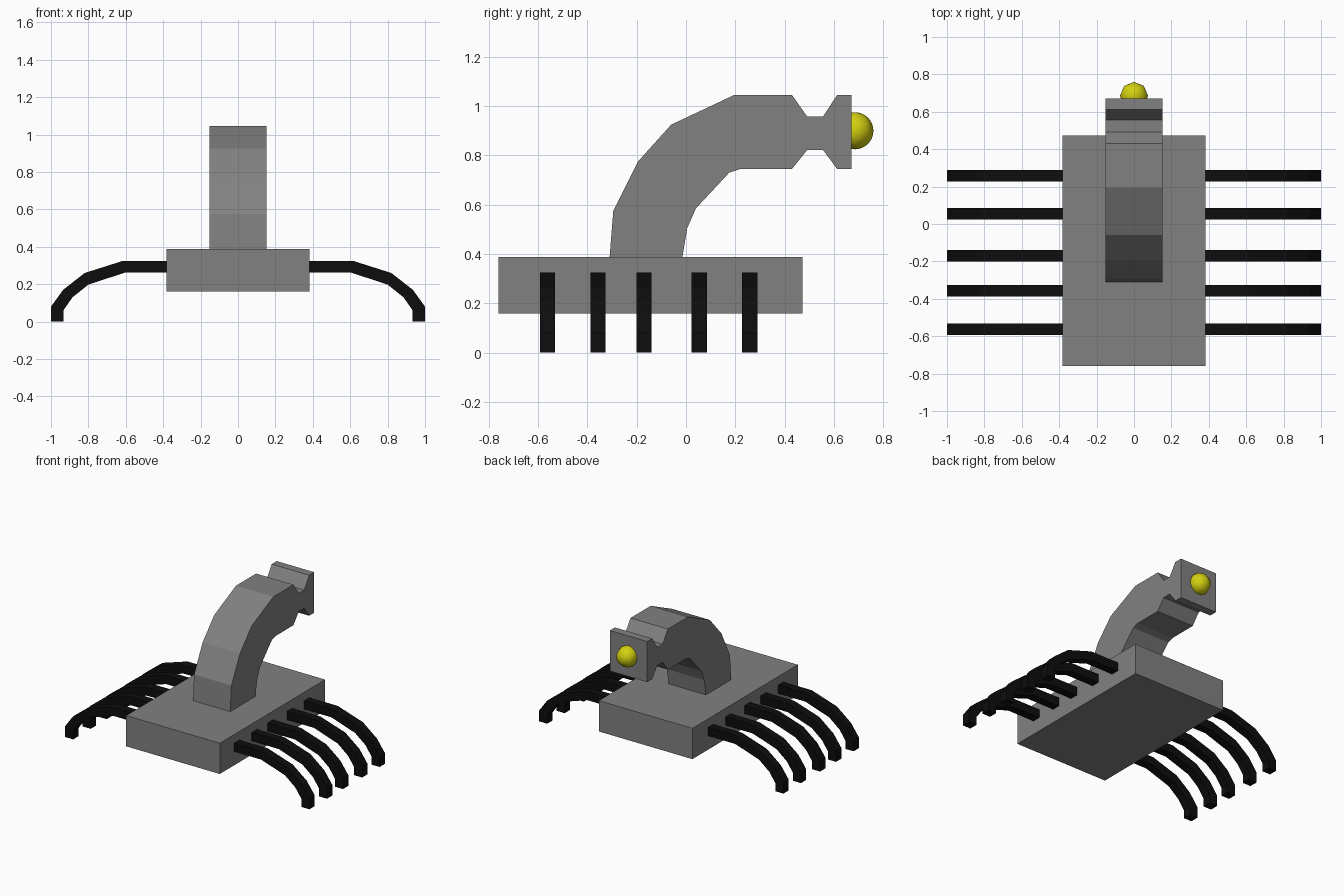
import bpy, bmesh
from mathutils import Matrix

if "Cube" in bpy.data.objects:
    bpy.data.objects.remove(bpy.data.objects["Cube"])


def material(name, rgb):
    m = bpy.data.materials.new(name)
    m.diffuse_color = (*rgb, 1)
    m.use_nodes = True
    m.node_tree.nodes["Principled BSDF"].inputs["Base Color"].default_value = m.diffuse_color
    return m


GREY = material("grey", (0.22, 0.22, 0.22))
BLACK = material("black", (0.004, 0.004, 0.004))
YELLOW = material("yellow", (0.65, 0.63, 0.005))


def finish(name, bm, mat):
    bmesh.ops.recalc_face_normals(bm, faces=bm.faces)
    me = bpy.data.meshes.new(name)
    bm.to_mesh(me)
    bm.free()
    me.materials.append(mat)
    ob = bpy.data.objects.new(name, me)
    bpy.context.collection.objects.link(ob)
    return ob


def strip(name, upper, lower, place, half, mat):
    """Solid band between two matching edge lines, extruded to +-half."""
    bm = bmesh.new()
    rings = []
    for a, b in zip(upper, lower):
        rings.append([bm.verts.new(place(*p, s))
                      for p, s in ((a, -half), (a, half), (b, half), (b, -half))])
    for r, q in zip(rings, rings[1:]):
        for i in range(4):
            j = (i + 1) % 4
            bm.faces.new((r[i], r[j], q[j], q[i]))
    bm.faces.new(rings[0])
    bm.faces.new(rings[-1])
    return finish(name, bm, mat)


# Body slab
bm = bmesh.new()
bmesh.ops.create_cube(bm, size=1, matrix=Matrix.Translation((0, -0.144, 0.274))
                      @ Matrix.Diagonal((0.766, 1.232, 0.228, 1)))
finish("body", bm, GREY)

# Curved neck with pinched wrist and head plate, profile in y-z
neck_top = [(-0.31, 0.385), (-0.295, 0.575), (-0.195, 0.775), (-0.06, 0.925), (0.195, 1.045),
            (0.43, 1.045), (0.492, 0.957), (0.555, 0.957), (0.613, 1.045), (0.672, 1.045)]
neck_low = [(-0.015, 0.385), (0.005, 0.505), (0.04, 0.585), (0.175, 0.73), (0.22, 0.745),
            (0.43, 0.745), (0.492, 0.823), (0.555, 0.823), (0.613, 0.745), (0.672, 0.745)]
strip("neck_and_head", neck_top, neck_low, lambda y, z, s: (s, y, z), 0.153, GREY)

# Eye
bm = bmesh.new()
bmesh.ops.create_uvsphere(bm, u_segments=8, v_segments=16, radius=0.075,
                          matrix=Matrix.Translation((0, 0.685, 0.9)))
for f in bm.faces:
    f.smooth = True
finish("eye", bm, YELLOW)

# Five pairs of bent legs, profile in x-z
leg_top = [(0.36, 0.325), (0.615, 0.325), (0.82, 0.26), (0.935, 0.17), (1.0, 0.08), (1.0, 0)]
leg_low = [(0.36, 0.262), (0.605, 0.262), (0.80, 0.198), (0.885, 0.13), (0.934, 0.06), (0.934, 0)]
for i, yc in enumerate((-0.562, -0.357, -0.17, 0.054, 0.258)):
    for side, sx in (("right", 1), ("left", -1)):
        strip(f"{side}_leg_{i + 1}", leg_top, leg_low,
              lambda x, z, s: (sx * x, yc + s, z), 0.031, BLACK)
